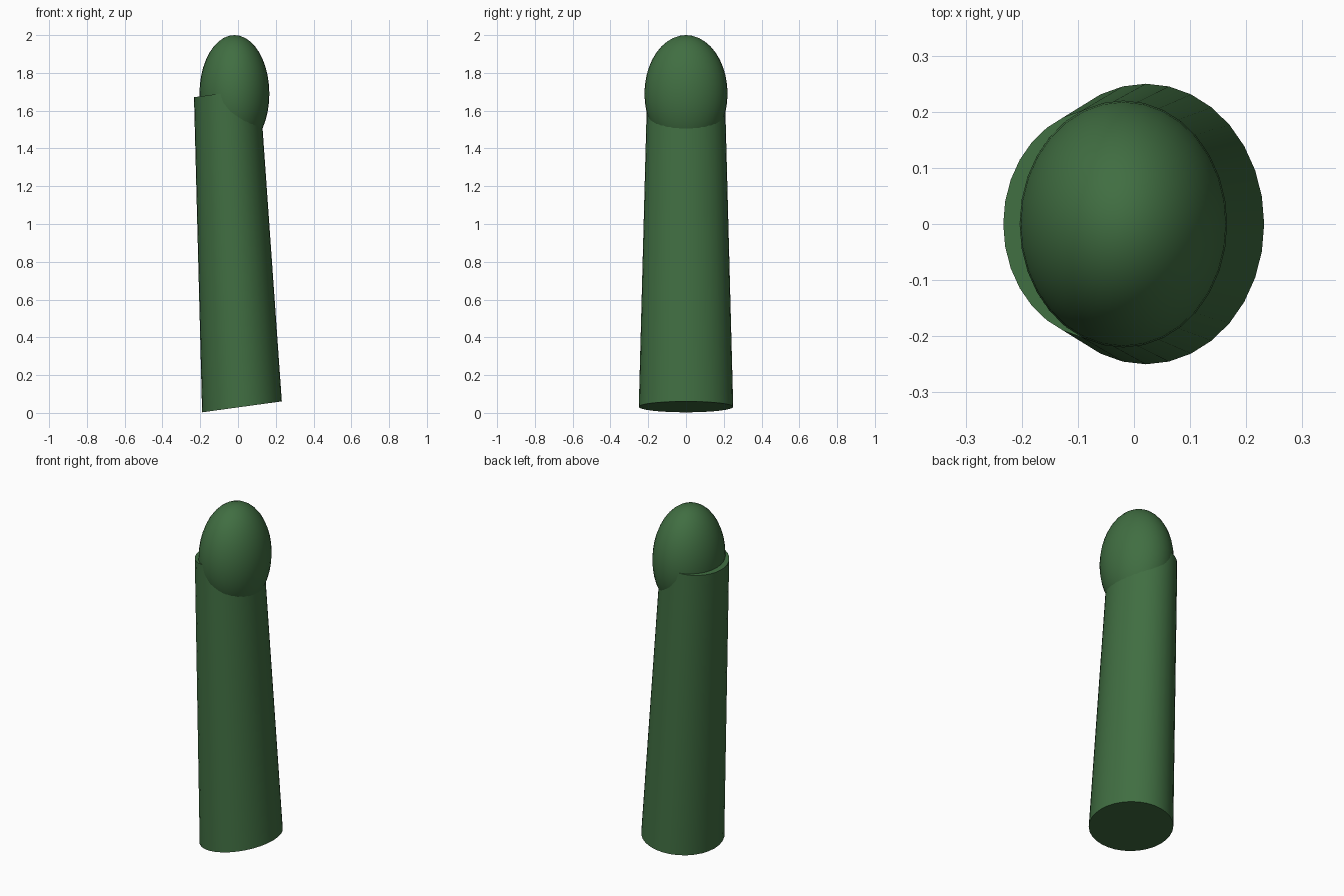
import bpy, bmesh, math
from mathutils import Matrix

if "Cube" in bpy.data.objects:
    bpy.data.objects.remove(bpy.data.objects["Cube"])

green = bpy.data.materials.new("dark green")
green.diffuse_color = (0.052, 0.156, 0.054, 1)
green.use_nodes = True
green.node_tree.nodes["Principled BSDF"].inputs["Base Color"].default_value = green.diffuse_color


def finish(bm, name):
    bmesh.ops.recalc_face_normals(bm, faces=bm.faces)
    mesh = bpy.data.meshes.new(name)
    bm.to_mesh(mesh)
    bm.free()
    mesh.materials.append(green)
    ob = bpy.data.objects.new(name, mesh)
    bpy.context.collection.objects.link(ob)
    bpy.ops.object.select_all(action='DESELECT')
    ob.select_set(True)
    bpy.context.view_layer.objects.active = ob
    bpy.ops.object.shade_smooth_by_angle(angle=math.radians(35))


# Leaning tapered trunk with sloping ends: centre x, centre z, x radius, y radius, rise
SIDES = 32
bm = bmesh.new()
rings = []
for cx, cz, rx, ry, rise in [(0.021, 0.032, 0.211, 0.25, 0.029),
                             (-0.059, 1.695, 0.174, 0.206, 0.024)]:
    ring = []
    for i in range(SIDES):
        a = 2 * math.pi * i / SIDES
        ring.append(bm.verts.new((cx + rx * math.cos(a), ry * math.sin(a),
                                  cz + rise * math.cos(a))))
    bm.faces.new(ring)
    rings.append(ring)
low, high = rings
for i in range(SIDES):
    j = (i + 1) % SIDES
    bm.faces.new((low[i], low[j], high[j], high[i]))
finish(bm, "trunk")

# Egg-shaped rounded tip
bm = bmesh.new()
bmesh.ops.create_uvsphere(bm, u_segments=32, v_segments=20, radius=1,
                          matrix=Matrix.Translation((-0.019, 0, 1.69))
                          @ Matrix.Diagonal((0.185, 0.22, 0.31, 1)))
finish(bm, "rounded_tip")
